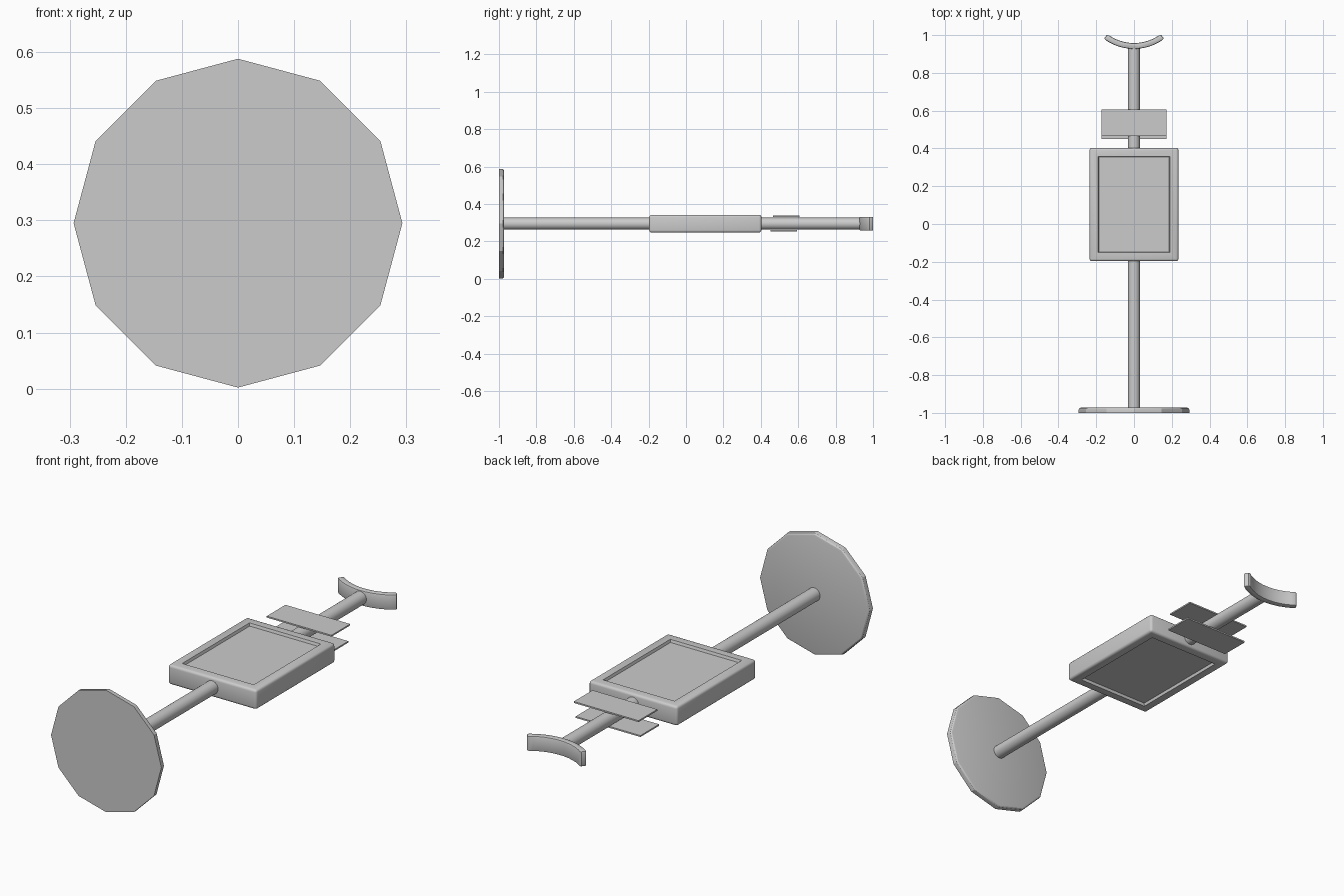
import bpy, bmesh, math

if "Cube" in bpy.data.objects:
    bpy.data.objects.remove(bpy.data.objects["Cube"])

ZC = 0.295  # height of the central axis


def finish(bm, name, smooth=30):
    bmesh.ops.recalc_face_normals(bm, faces=bm.faces)
    me = bpy.data.meshes.new(name)
    bm.to_mesh(me)
    bm.free()
    ob = bpy.data.objects.new(name, me)
    bpy.context.collection.objects.link(ob)
    bpy.ops.object.select_all(action='DESELECT')
    ob.select_set(True)
    bpy.context.view_layer.objects.active = ob
    bpy.ops.object.shade_smooth_by_angle(angle=math.radians(smooth))
    return ob


def box(x0, x1, y0, y1, z0, z1):
    bm = bmesh.new()
    bmesh.ops.create_cube(bm, size=1)
    for v in bm.verts:
        v.co.x = (x0 + x1) / 2 + v.co.x * (x1 - x0)
        v.co.y = (y0 + y1) / 2 + v.co.y * (y1 - y0)
        v.co.z = (z0 + z1) / 2 + v.co.z * (z1 - z0)
    return bm


def prism(radius, y0, y1, sides):
    # regular prism along y with one corner pointing up
    bm = bmesh.new()
    ring = []
    for i in range(sides):
        a = 2 * math.pi * i / sides + math.pi / 2
        ring.append(bm.verts.new((radius * math.cos(a), y0, ZC + radius * math.sin(a))))
    f = bm.faces.new(ring)
    out = bmesh.ops.extrude_face_region(bm, geom=[f])
    for v in out['geom']:
        if isinstance(v, bmesh.types.BMVert):
            v.co.y = y1
    bm.normal_update()
    return bm


# twelve-sided plate, rounded on its rear rim
bm = prism(0.293, -1.0, -0.972, 12)
rim = [e for e in bm.edges if all(v.co.y > -0.98 for v in e.verts)]
bmesh.ops.bevel(bm, geom=rim, offset=0.012, segments=3, profile=0.5, affect='EDGES')
finish(bm, "front_disc", 25)

# long rod
finish(prism(0.032, -0.98, 0.945, 24), "rod")

# framed body with a shallow recess above and below
bm = box(-0.235, 0.235, -0.197, 0.403, 0.248, 0.342)
bmesh.ops.bevel(bm, geom=bm.edges[:], offset=0.012, segments=3, profile=0.5, affect='EDGES')
bmesh.ops.recalc_face_normals(bm, faces=bm.faces)
bm.normal_update()
caps = [f for f in bm.faces if abs(f.normal.z) > 0.99 and f.calc_area() > 0.1]
bmesh.ops.inset_individual(bm, faces=caps, thickness=0.033, use_even_offset=True)
bmesh.ops.inset_individual(bm, faces=caps, thickness=0.004, depth=-0.013, use_even_offset=True)
finish(bm, "framed_body")

# pair of thin plates, slightly staggered
for name, y, z in (("upper_plate", 0.465, 0.331), ("lower_plate", 0.451, 0.254)):
    finish(box(-0.173, 0.171, y, y + 0.142, z, z + 0.007), name)

# curved rest at the rear end
bm = bmesh.new()
outline = []
N, half, cy = 12, math.radians(37), 1.192
for r, order in ((0.265, range(N + 1)), (0.234, range(N, -1, -1))):
    for i in order:
        a = -half + 2 * half * i / N
        outline.append(bm.verts.new((r * math.sin(a), cy - r * math.cos(a), ZC - 0.037)))
f = bm.faces.new(outline)
out = bmesh.ops.extrude_face_region(bm, geom=[f])
for v in out['geom']:
    if isinstance(v, bmesh.types.BMVert):
        v.co.z += 0.074
bmesh.ops.recalc_face_normals(bm, faces=bm.faces)
sharp = [e for e in bm.edges if len(e.link_faces) == 2 and e.calc_face_angle() > 0.8]
bmesh.ops.bevel(bm, geom=sharp, offset=0.007, segments=2, profile=0.5, affect='EDGES')
for v in bm.verts:
    v.co.y = min(v.co.y, 1.0)
finish(bm, "curved_rest", 35)
